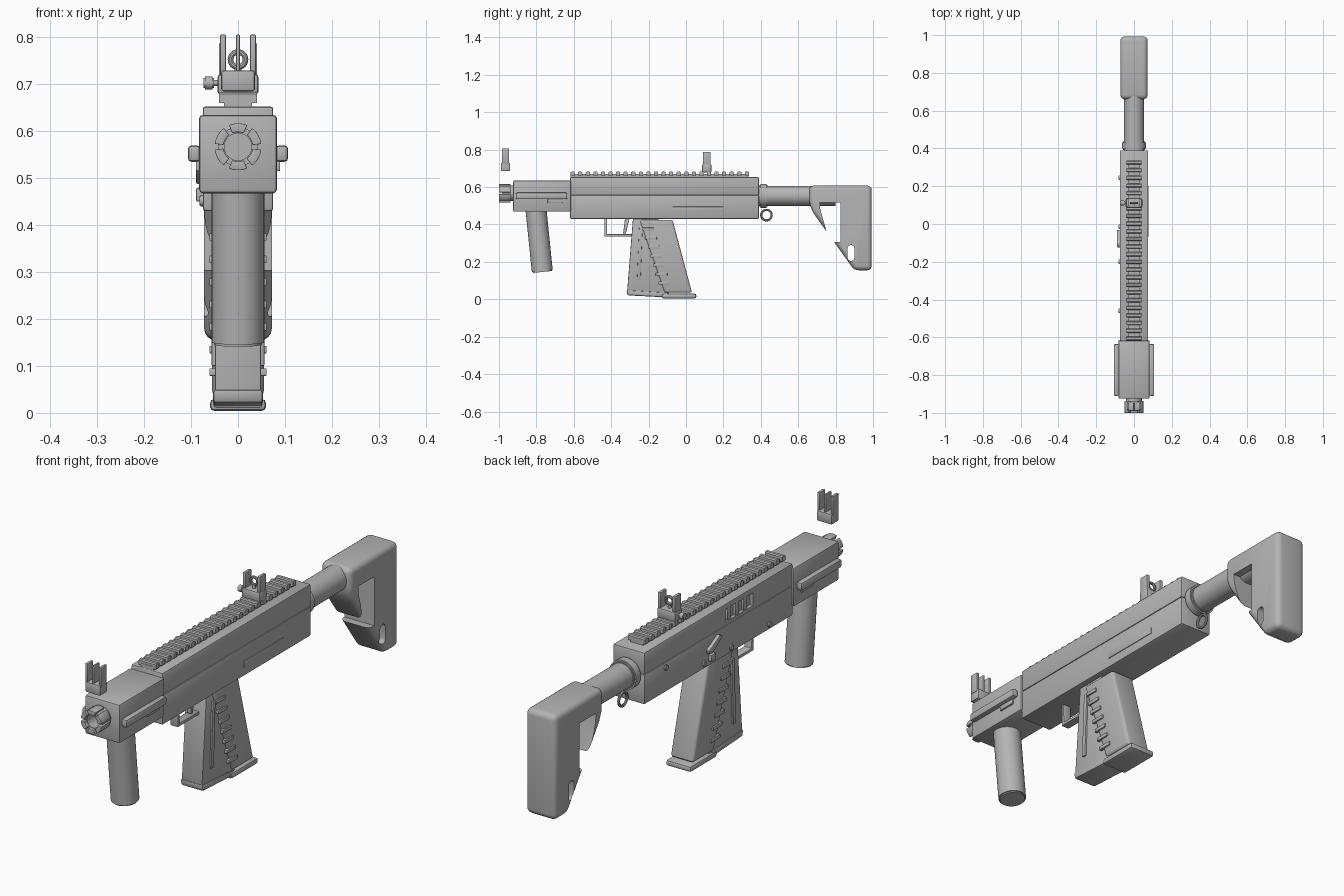
import bpy, bmesh, math
from mathutils import Vector, Matrix

cube = bpy.data.objects.get("Cube")
if cube:
    bpy.data.objects.remove(cube, do_unlink=True)

GREY = (0.46, 0.46, 0.46, 1)
mat = bpy.data.materials.new("plain_grey")
mat.use_nodes = True
mat.diffuse_color = GREY
mat.node_tree.nodes["Principled BSDF"].inputs["Base Color"].default_value = GREY


def finish(name, bm, bevel=0, segments=2):
    """Turn a bmesh into a shaded object, rounding its edges if asked."""
    bmesh.ops.recalc_face_normals(bm, faces=bm.faces)
    if bevel:
        bmesh.ops.bevel(bm, geom=bm.edges[:], offset=bevel, segments=segments,
                        profile=0.5, affect='EDGES', clamp_overlap=True)
    mesh = bpy.data.meshes.new(name)
    bm.to_mesh(mesh)
    bm.free()
    mesh.materials.append(mat)
    ob = bpy.data.objects.new(name, mesh)
    bpy.context.collection.objects.link(ob)
    select(ob)
    bpy.ops.object.shade_smooth_by_angle(angle=math.radians(35))
    return ob


def select(ob):
    bpy.ops.object.select_all(action='DESELECT')
    ob.select_set(True)
    bpy.context.view_layer.objects.active = ob


def prism(name, pts, x0, x1, bevel=0, segments=2):
    """Side profile of (y, z) points pushed from x0 to x1."""
    bm = bmesh.new()
    a = [bm.verts.new((x0, y, z)) for y, z in pts]
    b = [bm.verts.new((x1, y, z)) for y, z in pts]
    bm.faces.new(a)
    bm.faces.new(b[::-1])
    for i in range(len(pts)):
        j = (i + 1) % len(pts)
        bm.faces.new((a[i], a[j], b[j], b[i]))
    return finish(name, bm, bevel, segments)


def box(name, x, y, z, bevel=0, segments=2):
    return prism(name, [(y[0], z[0]), (y[1], z[0]), (y[1], z[1]), (y[0], z[1])],
                 x[0], x[1], bevel, segments)


def lathe(name, profile, z, steps=40, start=0, sweep=math.tau, bevel=0):
    """Closed (radius, y) profile turned around the barrel direction."""
    full = sweep > 6.28
    bm = bmesh.new()
    rings = []
    for k in range(steps if full else steps + 1):
        t = start + sweep * k / steps
        rings.append([bm.verts.new((r * math.cos(t), y, z + r * math.sin(t)))
                      for r, y in profile])
    n = len(profile)
    for k in range(steps):
        a, b = rings[k], rings[(k + 1) % len(rings)]
        for i in range(n):
            j = (i + 1) % n
            bm.faces.new((a[i], a[j], b[j], b[i]))
    if not full:
        bm.faces.new(rings[0])
        bm.faces.new(rings[-1])
    return finish(name, bm, bevel)


def rod(name, p0, p1, r, bevel=0.0, sides=32):
    p0, p1 = Vector(p0), Vector(p1)
    d = p1 - p0
    bm = bmesh.new()
    m = Matrix.Translation((p0 + p1) / 2) @ d.to_track_quat('Z', 'Y').to_matrix().to_4x4()
    bmesh.ops.create_cone(bm, cap_ends=True, segments=sides, radius1=r, radius2=r,
                          depth=d.length, matrix=m)
    if bevel:
        rims = [e for e in bm.edges if any(len(f.verts) > 4 for f in e.link_faces)]
        bmesh.ops.bevel(bm, geom=rims, offset=bevel, segments=2, affect='EDGES')
    return finish(name, bm)


def ring(name, centre, major, minor, axis):
    bpy.ops.mesh.primitive_torus_add(
        location=centre, major_radius=major, minor_radius=minor, major_segments=28,
        minor_segments=10, rotation=(math.pi / 2, 0, 0) if axis == 'Y' else (0, math.pi / 2, 0))
    ob = bpy.context.object
    ob.name = name
    ob.data.materials.append(mat)
    bpy.ops.object.shade_smooth_by_angle()


def cut(ob, cutter):
    mod = ob.modifiers.new("cut", 'BOOLEAN')
    mod.operation, mod.solver, mod.object = 'DIFFERENCE', 'EXACT', cutter
    select(ob)
    bpy.ops.object.modifier_apply(modifier=mod.name)
    bpy.data.objects.remove(cutter, do_unlink=True)
    bpy.ops.object.shade_smooth_by_angle(angle=math.radians(35))


# Receiver halves with a seam between them
box("receiver_lower", (-.075, .075), (-.62, .39), (.43, .557), .006)
receiver = box("receiver_upper", (-.075, .075), (-.62, .39), (.557, .653), .006)
cut(receiver, box("port_cutter", (-.1, -.06), (-.35, -.16), (.575, .63)))
for i in range(3):
    y = -.315 + i * .055
    box("port_rib", (-.072, -.058), (y, y + .025), (.574, .631), .003)
box("side_plate", (.07, .078), (-.07, .2), (.468, .495), .002)

# Handguard with side strips
box("handguard", (-.083, .083), (-.925, -.615), (.468, .635), .008)
for s in (-1, 1):
    box("side_strip", sorted((s * .08, s * .107)), (-.91, -.635), (.535, .57), .008)
    box("strip_stop", sorted((s * .08, s * .09)), (-.74, -.66), (.515, .537), .003)

# Top rail
box("rail_base", (-.03, .03), (-.618, .335), (.645, .669))
for i in range(24):
    y = -.617 + i * .0405
    prism("rail_tooth", [(y, .66), (y + .022, .66), (y + .022, .679), (y + .017, .683),
                         (y + .005, .683), (y, .679)], -.041, .041)

# Muzzle with six lugs
lathe("muzzle_sleeve", [(.029, -.985), (.042, -.985), (.042, -.91), (.029, -.91)], .567)
rod("bore_back", (0, -.93, .567), (0, -.91, .567), .035)
for i in range(6):
    lathe("muzzle_lug", [(.031, -1), (.05, -1), (.05, -.937), (.031, -.937)], .567,
          8, i * math.tau / 6 + .12, .8, .002)

# Front sight
box("front_sight_base", (-.036, .036), (-.99, -.94), (.685, .73), .006)
for x in (-.032, 0, .032):
    w = .004 if x == 0 else .006
    box("front_sight_post", (x - w, x + w), (-.985, -.947), (.72, .806), .002)

# Rear sight
box("rear_sight_base", (-.044, .044), (.085, .137), (.678, .722), .008)
for s in (-1, 1):
    box("rear_sight_ear", sorted((s * .028, s * .041)), (.09, .132), (.71, .787), .002)
ring("rear_sight_ring", (0, .111, .753), .016, .006, 'Y')
rod("rear_sight_stem", (0, .111, .715), (0, .111, .737), .007, sides=12)
rod("sight_knob_shaft", (-.055, .111, .703), (-.04, .111, .703), .006, sides=12)
rod("sight_knob", (-.073, .111, .703), (-.051, .111, .703), .014, .003, 20)

# Foregrip
rod("foregrip", (0, -.802, .48), (0, -.768, .146), .056, .005, 40)

# Trigger and guard
prism("trigger_guard", [(-.435, .44), (-.435, .335), (-.28, .335), (-.28, .348),
                        (-.422, .348), (-.422, .44)], -.018, .018, .002)
prism("trigger", [(-.325, .44), (-.3, .44), (-.322, .35), (-.336, .352)], -.01, .01, .002)

# Magazine and grip
prism("magazine", [(-.283, .44), (-.15, .44), (-.09, .025), (-.315, .04)],
      -.049, .049, .004)
prism("magazine_foot", [(-.318, .05), (-.1, .036), (-.1, .01), (-.313, .021)],
      -.053, .053, .007)
prism("grip", [(-.25, .425), (-.072, .425), (.032, .035), (-.115, .035)],
      -.055, .055, .012, 3)
box("grip_foot", (-.06, .06), (-.13, .055), (.004, .03), .01)
for s in (-1, 1):
    x0, x1 = sorted((s * .04, s * .061))
    for i in range(7):
        z, y = .375 - i * .048, -.232 + i * .014
        box("grip_rib", (x0, x1), (y, y + .062), (z - .008, z + .008), .002)
    prism("magazine_rib", [(-.25, .385), (-.232, .385), (-.243, .1), (-.262, .1)],
          x0 + .005 * (s < 0), x1 - .005 * (s > 0), .002)

# Controls on one side
prism("selector", [(-.125, .535), (-.105, .545), (-.03, .505), (-.035, .488), (-.06, .488)],
      -.09, -.07, .004)
box("release_button", (-.09, -.07), (-.08, -.045), (.45, .48), .005)
for y, z in ((.245, .535), (-.015, .452), (-.2, .452), (-.46, .452)):
    rod("pin", (-.082, y, z), (-.07, y, z), .012, .002, 20)

# Stock tube, collar and sling ring
rod("stock_tube", (0, .38, .553), (0, .8, .553), .054, sides=40)
rod("stock_collar", (0, .393, .553), (0, .437, .553), .064, .006, 40)
ring("sling_ring", (0, .43, .45), .028, .006, 'X')

# Stock with a window and a rounded slot
stock = prism("stock", [(.66, .608), (.993, .608), (.993, .155), (.9, .155), (.678, .465),
                        (.66, .51)], -.072, .072, .024, 4)
cut(stock, prism("window_cutter", [(.715, .517), (.826, .517), (.826, .305), (.768, .305),
                                   (.718, .48)], -.2, .2))
slot = [(.882 + .018 * math.cos(a), c + .018 * math.sin(a))
        for c, a0 in ((.272, 0), (.223, math.pi))
        for a in [a0 + math.pi * k / 8 for k in range(9)]]
cut(stock, prism("slot_cutter", slot, -.2, .2))
